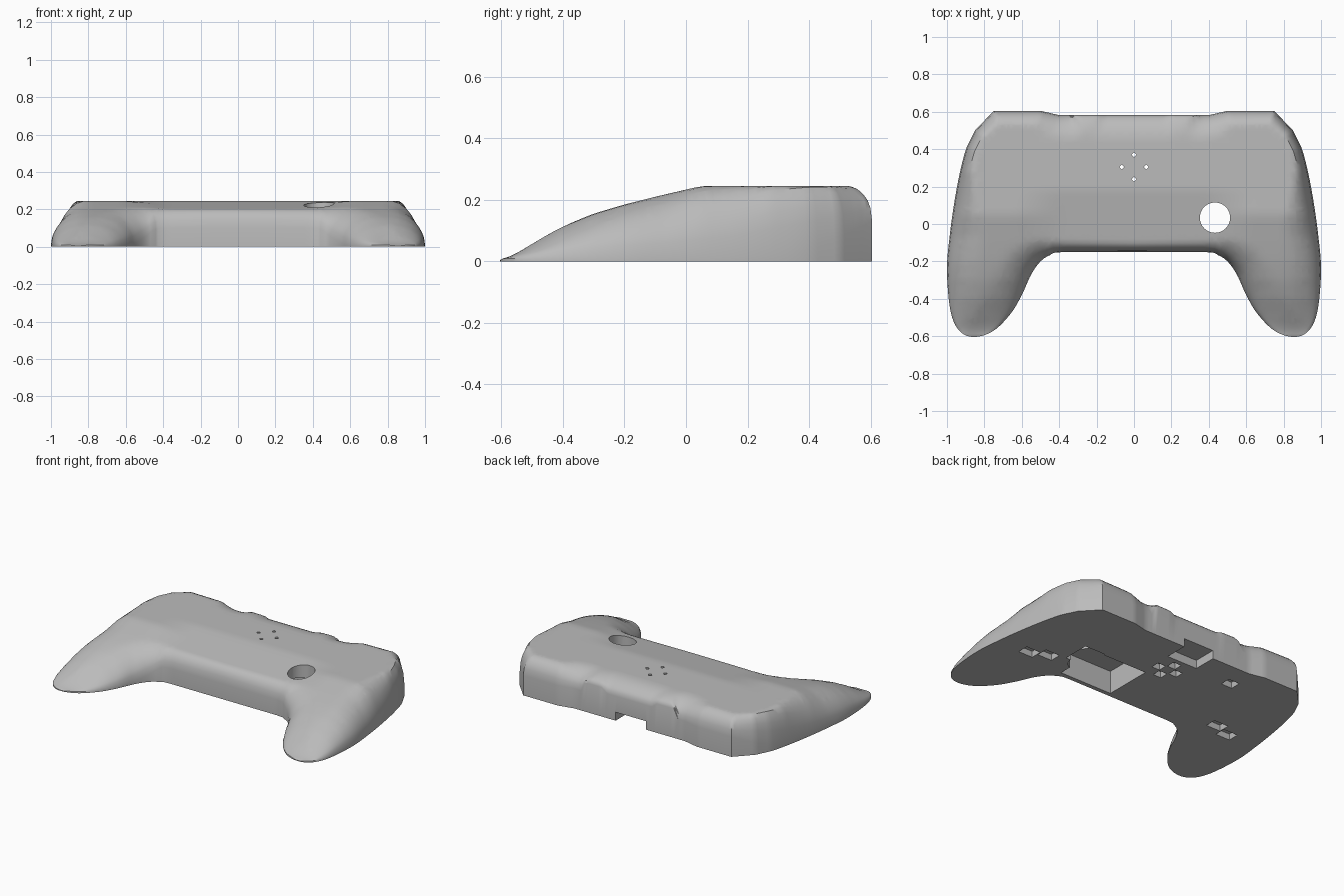
import bpy, bmesh, math
from mathutils import Vector
from mathutils.geometry import delaunay_2d_cdt

if "Cube" in bpy.data.objects:
    bpy.data.objects.remove(bpy.data.objects["Cube"])

# Right half of the plan outline: x, y, straight wall height, rounding width
HALF = [(0, -.15, .1, .05), (.38, -.15, .1, .06), (.45, -.167, .09, .08),
        (.50, -.2, .05, .13), (.55, -.27, .02, .18), (.60, -.38, .01, .2),
        (.66, -.48, .01, .2), (.75, -.57, .01, .2), (.85, -.604, .01, .2),
        (.93, -.575, .01, .2), (.98, -.47, .01, .2), (1.0, -.25, .01, .2),
        (.985, -.06, .01, .2), (.96, .12, .01, .14), (.93, .28, .02, .075),
        (.895, .41, .04, .06), (.85, .5, .08, .06), (.75, .605, .13, .08),
        (.5, .605, .13, .09), (.4, .582, .13, .14), (.35, .582, .13, .15),
        (.32, .582, .19, .12), (.2, .582, .19, .14), (.16, .582, .16, .15),
        (0, .582, .16, .15)]
SPINE = [(-.605, .004), (-.5, .064), (-.4, .115), (-.3, .155), (-.2, .185),
         (-.1, .21), (.05, .245), (2, .245)]


def lerp_table(table, v):
    for (a, p), (b, q) in zip(table, table[1:]):
        if v <= b:
            return p + (q - p) * max(0, (v - a) / (b - a))
    return table[-1][1]


def outline():
    """Dense closed outline, curved along the grips and straight at the back."""
    pts = []
    for i in range(len(HALF) - 1):
        p1, p2 = HALF[i], HALF[i + 1]
        p0, p3 = HALF[max(i - 1, 0)], HALF[min(i + 2, len(HALF) - 1)]
        n = max(1, round(math.dist(p1[:2], p2[:2]) / .022))
        curved = 0 < i < 15
        for k in range(n):
            t = k / n
            q = [a + (b - a) * t for a, b in zip(p1, p2)]
            if curved:
                for c in (0, 1):
                    a, b, d, e = p0[c], p1[c], p2[c], p3[c]
                    q[c] = .5 * (2 * b + (d - a) * t + (2 * a - 5 * b + 4 * d - e) * t * t
                                 + (3 * b - a - 3 * d + e) * t ** 3)
            q[0], q[1] = min(q[0], 1), max(q[1], -.605)
            pts.append(tuple(q))
    pts.append(HALF[-1])
    return pts + [(-x, y, h, w) for x, y, h, w in pts[-2:0:-1]]


RING = outline()


def height(x, y):
    """Spine height, rounded off towards every nearby piece of outline."""
    ax = abs(x)
    t = min(1, max(0, (ax - .4) / .22))
    mid = .245 + min(0, y - .18) * .16
    top = mid * (1 - t) + lerp_table(SPINE, y) * t
    z = top
    for px, py, wall, w in RING:
        d = math.hypot(px - x, py - y)
        if d < w:
            base = min(wall, top)
            z = min(z, base + (top - base) * math.sqrt(1 - (1 - d / w) ** 2))
    return max(z, .004)


def clearance(x, y):
    return min(math.hypot(p[0] - x, p[1] - y) for p in RING)


# Plan points: outline, inset rings and an inner grid
n = len(RING)
plan = [Vector(p[:2]) for p in RING]
inner = []
for d in (.006, .016, .03, .048, .07, .1, .14):
    for i in range(n):
        tang = plan[(i + 1) % n] - plan[i - 1]
        q = plan[i] + Vector((-tang.y, tang.x)).normalized() * d
        if clearance(*q) >= d * .97:
            inner.append(q)
for i in range(-30, 31):
    for j in range(-19, 20):
        q = Vector((i * .032, j * .031))
        if clearance(*q) > .06:
            inner.append(q)
verts, _, faces, *_ = delaunay_2d_cdt(plan + inner, [(i, (i + 1) % n) for i in range(n)],
                                      [], 1, 1e-4)

# Shell: raised top, walls dropped to the ground and flat underside
bm = bmesh.new()
vs = [bm.verts.new((v.x, v.y, height(v.x, v.y))) for v in verts]
for f in faces:
    bm.faces.new([vs[i] for i in f])
bmesh.ops.delete(bm, geom=[v for v in bm.verts if not v.link_faces], context='VERTS')
rim = [e for e in bm.edges if e.is_boundary]
low = bmesh.ops.extrude_edge_only(bm, edges=rim)['geom']
for g in low:
    if isinstance(g, bmesh.types.BMVert):
        g.co.z = 0
bmesh.ops.holes_fill(bm, edges=[e for e in bm.edges if e.is_boundary], sides=0)
bmesh.ops.recalc_face_normals(bm, faces=bm.faces)
mesh = bpy.data.meshes.new("controller_top_shell")
bm.to_mesh(mesh)
bm.free()
shell = bpy.data.objects.new("controller_top_shell", mesh)
bpy.context.collection.objects.link(shell)

grey = bpy.data.materials.new("light_grey_plastic")
grey.diffuse_color = (.5, .5, .5, 1)
grey.use_nodes = True
grey.node_tree.nodes["Principled BSDF"].inputs["Base Color"].default_value = grey.diffuse_color
mesh.materials.append(grey)

cutters = []


def finish_cutter(name):
    ob = bpy.context.object
    ob.name = name
    ob.hide_render = True
    ob.data.materials.append(grey)
    cutters.append(ob)


def pocket(name, x0, x1, y0, y1, depth):
    bpy.ops.mesh.primitive_cube_add(size=1, location=((x0 + x1) / 2, (y0 + y1) / 2, depth / 2 - .05))
    bpy.context.object.scale = (x1 - x0, y1 - y0, depth + .1)
    finish_cutter(name)


def hole(name, x, y, r, sides):
    bpy.ops.mesh.primitive_cylinder_add(vertices=sides, radius=r, depth=1, location=(x, y, 0))
    finish_cutter(name)


# Pockets in the underside
pocket("cable_notch", -.12, .1, .43, .8, .055)
pocket("stick_pocket", .08, .46, -.122, .2, .15)
pocket("stick_pocket_step", .4, .55, .03, .21, .1)
pocket("square_pocket", -.43, -.35, .385, .455, .04)
for s in (-1, 1):
    for x, y in ((.65, -.01), (.76, -.055)):
        pocket("grip_pocket", s * x - .052, s * x + .052, y - .037, y + .037, .04)

# Four direction button holes with square recesses, and the stick hole
for x, y in ((0, .37), (0, .24), (.065, .305), (-.065, .305)):
    pocket("button_recess", x - .029, x + .029, y - .029, y + .029, .04)
    hole("button_hole", x, y, .013, 4)
hole("stick_hole", .433, .034, .081, 40)

# Cut everything out of the shell
bpy.context.view_layer.objects.active = shell
for c in cutters:
    mod = shell.modifiers.new("cut", 'BOOLEAN')
    mod.operation, mod.solver, mod.object = 'DIFFERENCE', 'EXACT', c
    bpy.ops.object.modifier_apply(modifier=mod.name)
for c in cutters:
    bpy.data.objects.remove(c)

bpy.ops.object.select_all(action='DESELECT')
shell.select_set(True)
bpy.ops.object.shade_smooth_by_angle(angle=math.radians(32))
